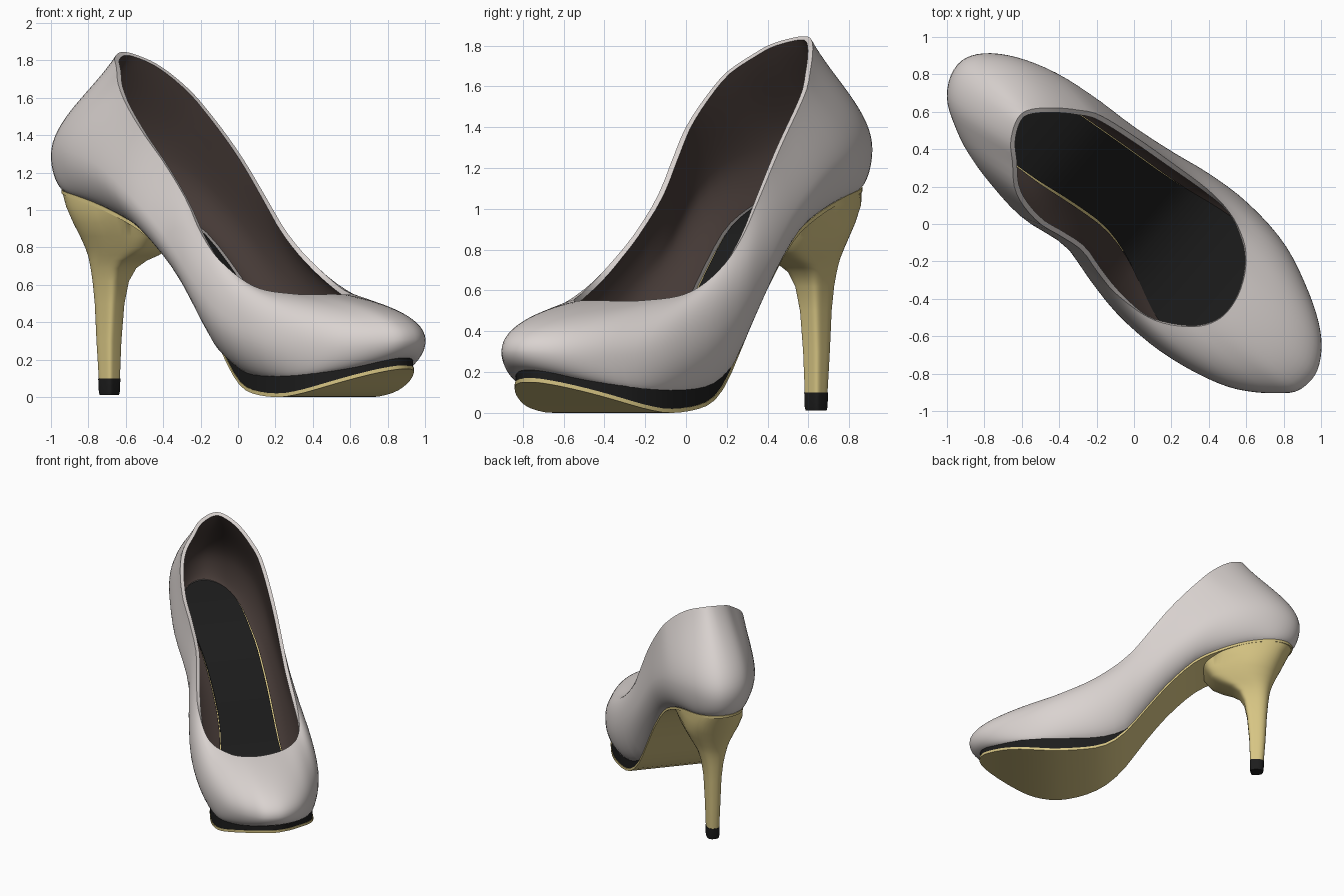
import bpy, bmesh, math
from mathutils import Vector

if "Cube" in bpy.data.objects:
    bpy.data.objects.remove(bpy.data.objects["Cube"])

DX, DY = 0.757, 0.653          # shoe direction in plan (heel to toe)


def world(s, t, z):
    return Vector((DX * s + DY * t, -DY * s + DX * t, z))


def curve(pts):
    """Smooth curve through (x, y) points, clamped at the ends."""
    n = len(pts)
    sl = []
    for i in range(n):
        a, b = pts[max(i - 1, 0)], pts[min(i + 1, n - 1)]
        sl.append((b[1] - a[1]) / (b[0] - a[0]))

    def f(x):
        x = min(max(x, pts[0][0]), pts[-1][0])
        i = 0
        while i < n - 2 and x > pts[i + 1][0]:
            i += 1
        (x0, y0), (x1, y1) = pts[i], pts[i + 1]
        h = x1 - x0
        u = (x - x0) / h
        return ((2*u**3 - 3*u*u + 1) * y0 + (u**3 - 2*u*u + u) * h * sl[i]
                + (3*u*u - 2*u**3) * y1 + (u**3 - u*u) * h * sl[i + 1])
    return f


def outline(back, left, right, toe):
    """Closed plan outline; angle 0 = back, pi = toe."""
    c, a = (back[0] + toe[0]) / 2, (toe[0] - back[0]) / 2
    ang = lambda s: math.acos(max(-1, min(1, (c - s) / a)))
    fl, fr = [curve([(ang(s), t) for s, t in [back] + side + [toe]]) for side in (left, right)]

    def f(th):
        th %= 2 * math.pi
        t = fl(th) if th <= math.pi else fr(2 * math.pi - th)
        return c - a * math.cos(th), t
    f.angle = ang
    return f


# plan outlines: sole edge, widest line of the upper, opening rim
sole = outline((-1.21, .02),
    [(-1.1, .18), (-.9, .24), (-.6, .27), (-.3, .30), (0, .33), (.3, .38), (.6, .40), (.8, .365), (.95, .285), (1.08, .175)],
    [(-1.1, -.14), (-.9, -.19), (-.6, -.18), (-.3, -.14), (-.1, -.13), (.1, -.18), (.4, -.31), (.6, -.35),
     (.8, -.335), (.95, -.265), (1.08, -.17)], (1.18, 0))
wide = outline((-1.272, .03),
    [(-1.19, .18), (-1.03, .278), (-.825, .344), (-.59, .377), (-.34, .394), (-.1, .426), (.127, .466),
     (.376, .483), (.67, .447), (.93, .342), (1.15, .199), (1.24, .08)],
    [(-1.195, -.146), (-1.073, -.226), (-.94, -.285), (-.74, -.335), (-.474, -.365), (-.2, -.33), (-.006, -.375),
     (.23, -.421), (.5, -.427), (.736, -.394), (.947, -.332), (1.08, -.257), (1.174, -.182), (1.247, -.1)],
    (1.263, -.01))
rim = outline((-.842, .04),
    [(-.783, .143), (-.625, .266), (-.537, .316), (-.307, .356), (-.064, .38), (.185, .397), (.361, .377),
     (.512, .309), (.585, .24), (.66, .107)],
    [(-.83, -.017), (-.774, -.113), (-.707, -.175), (-.615, -.267), (-.52, -.31), (-.378, -.327), (-.264, -.307),
     (-.12, -.289), (.012, -.32), (.166, -.345), (.409, -.321), (.586, -.22), (.652, -.144)], (.685, -.029))

# heights along the shoe
z_sole = curve([(-1.21, 1.1), (-.88, 1.03), (-.62, .93), (-.46, .83), (-.27, .63), (-.135, .455), (0, .27), (.08, .17),
                (.17, .09), (.27, .04), (.43, .01), (.6, 0), (.72, .014), (.82, .037), (.92, .068), (1.08, .12),
                (1.18, .15)])
GOLD_T = 0.02
z_platform = curve([(.05, z_sole(.05) + GOLD_T), (.1, .195), (.2, .15), (.35, .12), (.61, .11), (.82, .125),
                    (1.02, .16), (1.18, .21)])
z_welt = lambda s: z_sole(s) + GOLD_T
z_base = lambda s: z_platform(s) if s > .05 else z_welt(s)
z_wide = curve([(-1.27, 1.29), (-1, 1.29), (-.7, 1.22), (-.4, 1.02), (-.1, .7), (.2, .45), (.5, .33), (.8, .29),
                (1.05, .29), (1.27, .31)])
z_rim = curve([(-.84, 1.845), (-.74, 1.785), (-.625, 1.68), (-.52, 1.56), (-.378, 1.4), (-.264, 1.26), (-.12, 1.06),
               (.012, .88), (.17, .73), (.4, .59), (.6, .55), (.69, .55)])


def material(name, rgb):
    m = bpy.data.materials.new(name)
    m.diffuse_color = (*rgb, 1)
    m.use_nodes = True
    m.node_tree.nodes["Principled BSDF"].inputs["Base Color"].default_value = m.diffuse_color
    return m


GREY = material("pale_grey_leather", (.70, .65, .63))
BROWN = material("brown_lining", (.06, .042, .037))
GOLD = material("gold", (.68, .56, .23))
BLACK = material("black", (.012, .012, .012))


def finish(name, rows, mats, cap=False, thickness=0):
    """Skin closed rings of points into one smooth object."""
    bm = bmesh.new()
    vs = [[bm.verts.new(p) for p in r] for r in rows]
    n = len(rows[0])
    for a, b in zip(vs, vs[1:]):
        for i in range(n):
            j = (i + 1) % n
            bm.faces.new((a[i], a[j], b[j], b[i]))
    if cap:
        bm.faces.new(vs[0])
        bm.faces.new(vs[-1])
        bmesh.ops.recalc_face_normals(bm, faces=bm.faces)
    me = bpy.data.meshes.new(name)
    bm.to_mesh(me)
    bm.free()
    ob = bpy.data.objects.new(name, me)
    bpy.context.collection.objects.link(ob)
    for m in mats:
        me.materials.append(m)
    bpy.ops.object.select_all(action='DESELECT')
    ob.select_set(True)
    bpy.context.view_layer.objects.active = ob
    if thickness:
        sol = ob.modifiers.new("leather_thickness", 'SOLIDIFY')
        sol.thickness, sol.offset = thickness, -1
        sol.material_offset, sol.material_offset_rim = 1, 0
        bpy.ops.object.modifier_apply(modifier=sol.name)
    bpy.ops.object.shade_smooth_by_angle(angle=math.radians(40))
    return ob


def slab(name, zlo, zhi, mat, grow=0.0, s_start=None):
    """Layer that follows the sole outline between two height curves."""
    t0 = 0.03 if s_start is None else sole.angle(s_start)
    rows = []
    for i in range(49):
        th = t0 + (math.pi - .03 - t0) * i / 48
        s, left = sole(th)
        right = sole(-th)[1]
        s -= grow * math.cos(th)
        left, right = left + grow * math.sin(th), right - grow * math.sin(th)
        ts = [right + (left - right) * k / 6 for k in range(7)]
        rows.append([world(s, t, zlo(s)) for t in ts] + [world(s, t, zhi(s)) for t in reversed(ts)])
    return finish(name, rows, [mat], cap=True)


slab("gold_sole", z_sole, z_welt, GOLD, 0.006)
slab("black_platform", lambda s: z_welt(s) - .004, lambda s: z_base(s) + .006, BLACK, 0.001, .05)
slab("insole", lambda s: z_base(s) + .003, lambda s: z_base(s) + .018, BLACK, -.018)

# upper: profile from sole edge over the widest line to the rim, all the way round
N = 96


def bezier(a, b, c, d, u):
    v = 1 - u
    return a * v**3 + b * (3 * v * v * u) + c * (3 * v * u * u) + d * u**3


columns = []
for k in range(N):
    th = -2 * math.pi * k / N
    B, W, R = [world(*o(th), z(o(th)[0])) for o, z in ((sole, z_base), (wide, z_wide), (rim, z_rim))]
    toe = max(0, -math.cos(th))
    up = Vector((0, 0, 1))
    lo, hi = W - B, R - W
    flat = lambda v: Vector((v.x, v.y, 0))
    p1 = B + flat(lo) * .5 + up * lo.z * .12
    p2 = W - up * lo.z * .45
    p3 = W + up * hi.z * (.35 + .22 * toe)
    p4 = R - flat(hi) * .35 - up * hi.z * (.35 - .24 * toe)
    columns.append([bezier(B, p1, p2, W, j / 9) for j in range(9)] + [bezier(W, p3, p4, R, j / 16) for j in range(17)])
finish("upper", [[c[j] for c in columns] for j in range(26)], [GREY, BROWN], thickness=.028)

# heel: D-shaped sections (height, back, front, half width, centre), kept inside the sole edge
sections = [(.09, -.995, -.892, .046, .034), (.3, -1.01, -.885, .053, .034), (.5, -1.02, -.868, .061, .034),
            (.62, -1.03, -.845, .076, .034), (.69, -1.038, -.805, .095, .035), (.73, -1.046, -.74, .112, .036),
            (.76, -1.054, -.66, .128, .037), (.8, -1.068, -.59, .15, .038), (.86, -1.092, -.55, .18, .037),
            (.93, -1.125, -.53, .21, .033), (1.02, -1.165, -.52, .235, .03), (1.13, -1.212, -.52, .25, .03)]


def d_ring(z, back, front, w, tc):
    ring = []
    for i in range(48):
        ph = 2 * math.pi * i / 48
        c, sn = math.cos(ph), math.sin(ph)
        e = .4 if c > 0 else .85
        s = (back + front) / 2 + (front - back) / 2 * math.copysign(abs(c) ** e, c)
        t = tc + w * math.copysign(abs(sn) ** e, sn)
        th = sole.angle(s)
        t = min(max(t, sole(-th)[1] - .003), sole(th)[1] + .003)
        ring.append(world(s, t, min(z, z_sole(s) + .012)))
    return ring


finish("heel", [d_ring(*q) for q in sections], [GOLD], cap=True)
finish("heel_tip", [d_ring(.012, -.99, -.897, .044, .034), d_ring(.03, -.995, -.892, .047, .034),
                    d_ring(.1, -.999, -.89, .049, .034)], [BLACK], cap=True)
